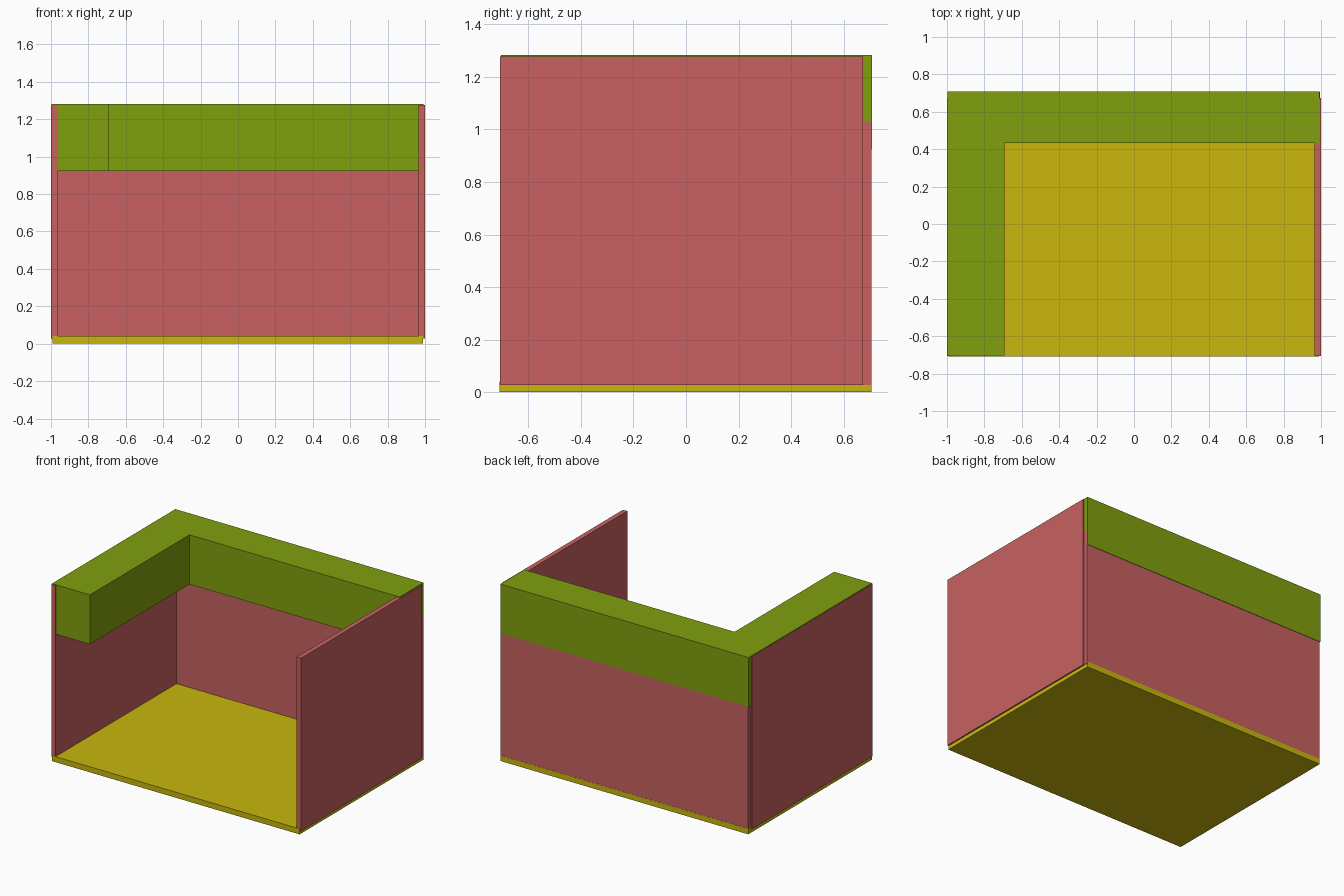
import bpy
import bmesh

if "Cube" in bpy.data.objects:
    bpy.data.objects.remove(bpy.data.objects["Cube"])


def material(name, color):
    mat = bpy.data.materials.new(name)
    mat.diffuse_color = (*color, 1)
    mat.use_nodes = True
    mat.node_tree.nodes["Principled BSDF"].inputs["Base Color"].default_value = mat.diffuse_color
    return mat


def prism(name, outline, z0, z1, mat):
    """Extrude an xy outline from z0 up to z1."""
    bm = bmesh.new()
    face = bm.faces.new([bm.verts.new((x, y, z0)) for x, y in outline])
    top = bmesh.ops.extrude_face_region(bm, geom=[face])["geom"]
    verts = [v for v in top if isinstance(v, bmesh.types.BMVert)]
    bmesh.ops.translate(bm, verts=verts, vec=(0, 0, z1 - z0))
    bmesh.ops.recalc_face_normals(bm, faces=bm.faces)
    mesh = bpy.data.meshes.new(name)
    bm.to_mesh(mesh)
    bm.free()
    mesh.materials.append(mat)
    obj = bpy.data.objects.new(name, mesh)
    bpy.context.collection.objects.link(obj)
    return obj


def slab(name, x0, x1, y0, y1, z0, z1, mat):
    return prism(name, [(x0, y0), (x1, y0), (x1, y1), (x0, y1)], z0, z1, mat)


red = material("wall_red", (0.58, 0.12, 0.12))
green = material("cabinet_green", (0.22, 0.35, 0.004))
yellow = material("floor_yellow", (0.58, 0.47, 0.004))

# Floor slab
slab("floor", -0.993, 0.99, -0.709, 0.706, 0, 0.04, yellow)

# Side walls, stopping just short of the back wall
for name, x0, x1 in (("left_wall", -1.0, -0.965), ("right_wall", 0.965, 1.0)):
    slab(name, x0, x1, -0.707, 0.674, 0.027, 1.277, red)

# Back wall, with a short return showing at the right corner
slab("back_wall", -0.992, 0.985, 0.674, 0.705, 0.027, 1.275, red)
slab("back_wall_end", 0.965, 0.994, 0.674, 0.705, 0.027, 1.03, red)

# L-shaped overhead cabinet along the back and left walls
prism("overhead_cabinet",
      [(-0.998, -0.704), (-0.693, -0.704), (-0.693, 0.434),
       (0.991, 0.434), (0.991, 0.708), (-0.998, 0.708)],
      0.924, 1.282, green)
